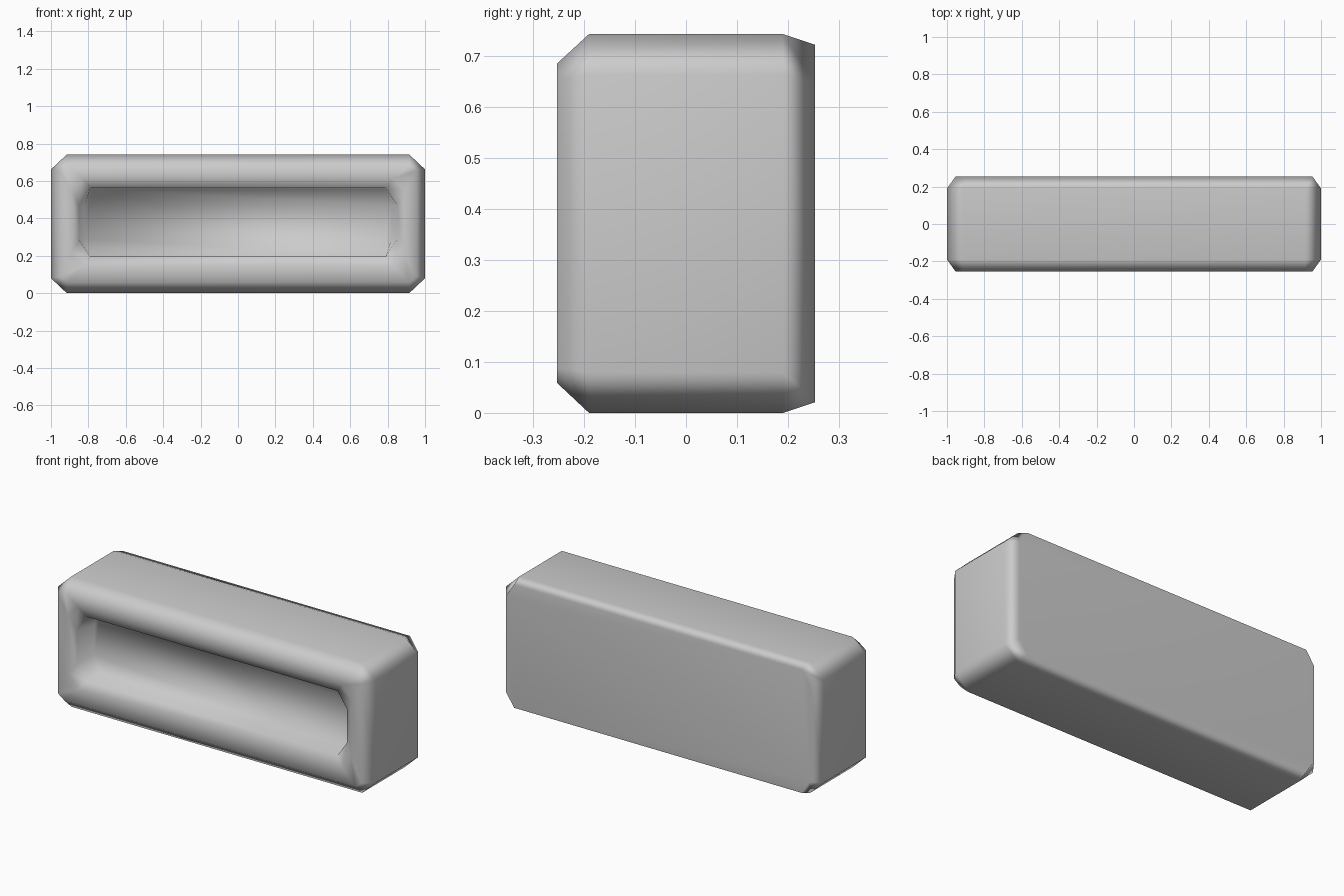
import bpy, bmesh

if "Cube" in bpy.data.objects:
    bpy.data.objects.remove(bpy.data.objects["Cube"])


# Eight-sided loop in the XZ plane at depth y, with cut corners
def ring(bm, y, hx, z0, z1, cx, cz):
    outline = [(hx, z0 + cz), (hx, z1 - cz), (hx - cx, z1), (-hx + cx, z1),
               (-hx, z1 - cz), (-hx, z0 + cz), (-hx + cx, z0), (hx - cx, z0)]
    return [bm.verts.new((x, y, z)) for x, z in outline]


def bridge(bm, a, b):
    n = len(a)
    for i in range(n):
        j = (i + 1) % n
        bm.faces.new((a[i], a[j], b[j], b[i]))


bm = bmesh.new()
# y, half width, bottom, top, corner cut x, corner cut z
sections = [
    (0.253, 0.955, 0.021, 0.721, 0.05, 0.075),   # back face
    (0.19, 1.0, 0.0, 0.742, 0.085, 0.08),        # back of shell
    (-0.19, 1.0, 0.0, 0.742, 0.085, 0.08),       # front of shell
    (-0.253, 0.955, 0.059, 0.684, 0.04, 0.03),   # rim crest, outer
    (-0.253, 0.89, 0.145, 0.615, 0.06, 0.07),    # rim crest, inner
    (-0.232, 0.85, 0.195, 0.562, 0.06, 0.09),    # mouth of recess
    (-0.12, 0.82, 0.20, 0.558, 0.04, 0.09),      # bottom of recess
]
rings = [ring(bm, *s) for s in sections]
for a, b in zip(rings, rings[1:]):
    bridge(bm, a, b)
bm.faces.new(rings[0])
bm.faces.new(rings[-1])
bmesh.ops.recalc_face_normals(bm, faces=bm.faces[:])
for f in bm.faces:
    f.smooth = True

mesh = bpy.data.meshes.new("recessed_block")
bm.to_mesh(mesh)
bm.free()
block = bpy.data.objects.new("recessed_block", mesh)
bpy.context.collection.objects.link(block)

# Keep the broad outer faces even, leaving the recess softly shaded
group = block.vertex_groups.new(name="outer_shell")
group.add(list(range(8 * 5)), 1.0, 'REPLACE')
mod = block.modifiers.new("weighted_normals", 'WEIGHTED_NORMAL')
mod.vertex_group = group.name
